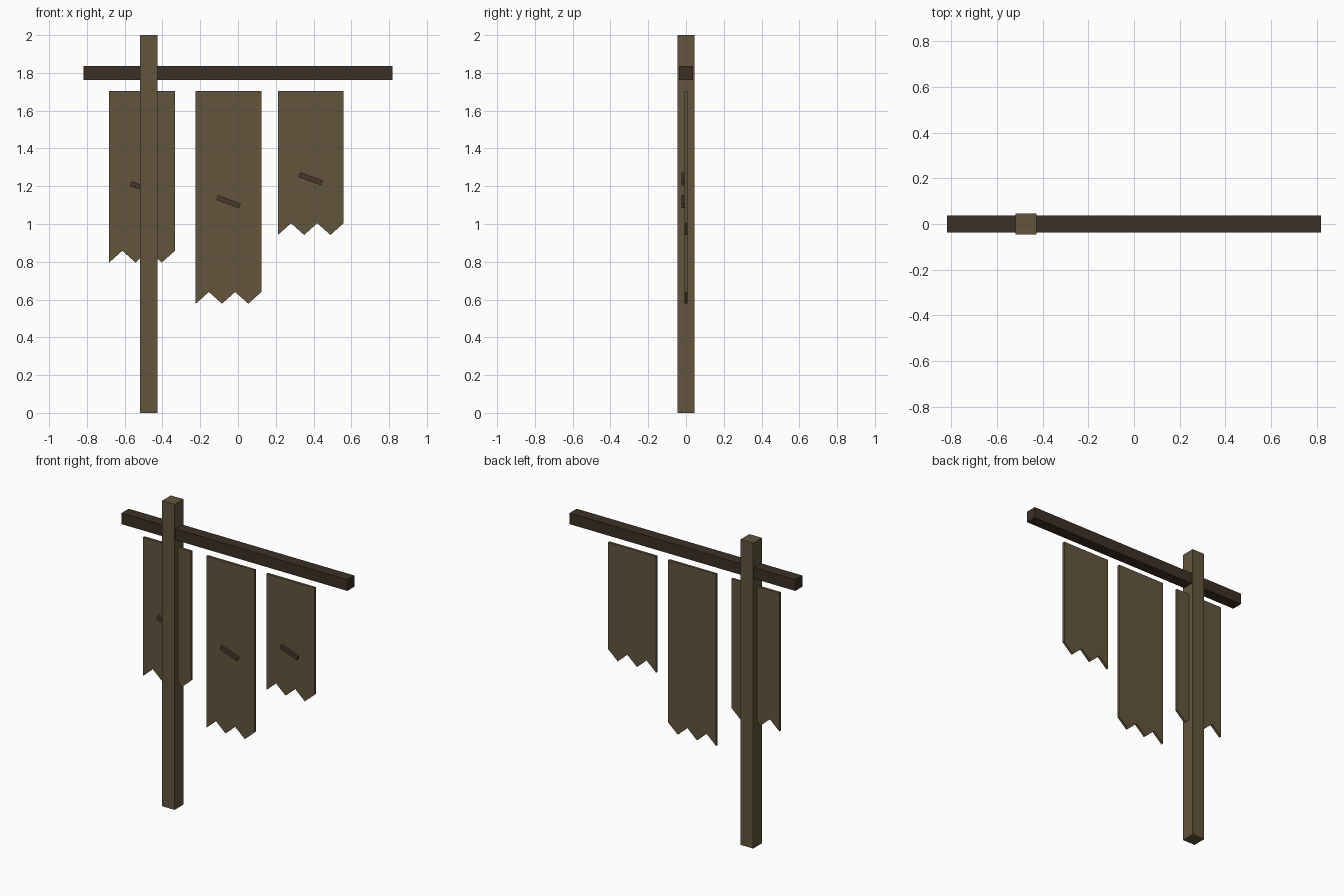
import bpy, bmesh, math

if "Cube" in bpy.data.objects:
    bpy.data.objects.remove(bpy.data.objects["Cube"])


def material(name, rgb):
    m = bpy.data.materials.new(name)
    lin = [((c / 255 + 0.055) / 1.055) ** 2.4 for c in rgb]
    m.diffuse_color = (*lin, 1)
    m.use_nodes = True
    m.node_tree.nodes["Principled BSDF"].inputs["Base Color"].default_value = m.diffuse_color
    return m


weathered = material("weathered tan", (98, 85, 60))
dark_wood = material("dark wood", (60, 48, 38))
tear_brown = material("tear brown", (74, 54, 46))


def add_object(name, bm, mat):
    bmesh.ops.recalc_face_normals(bm, faces=bm.faces)
    me = bpy.data.meshes.new(name)
    bm.to_mesh(me)
    bm.free()
    me.materials.append(mat)
    ob = bpy.data.objects.new(name, me)
    bpy.context.collection.objects.link(ob)
    return ob


def box(name, centre, size, mat, tilt=0):
    bm = bmesh.new()
    bmesh.ops.create_cube(bm, size=1)
    bmesh.ops.scale(bm, vec=size, verts=bm.verts)
    ob = add_object(name, bm, mat)
    ob.location = centre
    ob.rotation_euler.y = tilt
    return ob


def banner(name, x, bottom, top=1.703, width=0.348, notch=0.062, thick=0.016):
    # Rectangle with a zigzag lower hem, extruded along y
    bm = bmesh.new()
    left = x - width / 2
    pts = [(left + width * i / 5, bottom + notch * (i % 2)) for i in range(6)]
    pts += [(left + width, top), (left, top)]
    face = bm.faces.new([bm.verts.new((px, -thick / 2, pz)) for px, pz in pts])
    ext = bmesh.ops.extrude_face_region(bm, geom=[face])
    moved = [v for v in ext["geom"] if isinstance(v, bmesh.types.BMVert)]
    bmesh.ops.translate(bm, vec=(0, thick, 0), verts=moved)
    return add_object(name, bm, weathered)


# Upright post and crossbar
box("post", (-0.473, 0, 1), (0.091, 0.091, 2), weathered)
box("crossbar", (0, 0, 1.8), (1.635, 0.073, 0.073), dark_wood)

# Hanging banners, each with a slanted tear strip on the front
for side, x, bottom, tear_z in (("left", -0.508, 0.796, 1.192),
                                ("middle", -0.05, 0.578, 1.118),
                                ("right", 0.385, 0.942, 1.239)):
    banner(side + "_banner", x, bottom)
    box(side + "_tear", (x, -0.016, tear_z), (0.128, 0.017, 0.027),
        tear_brown, math.radians(20))
